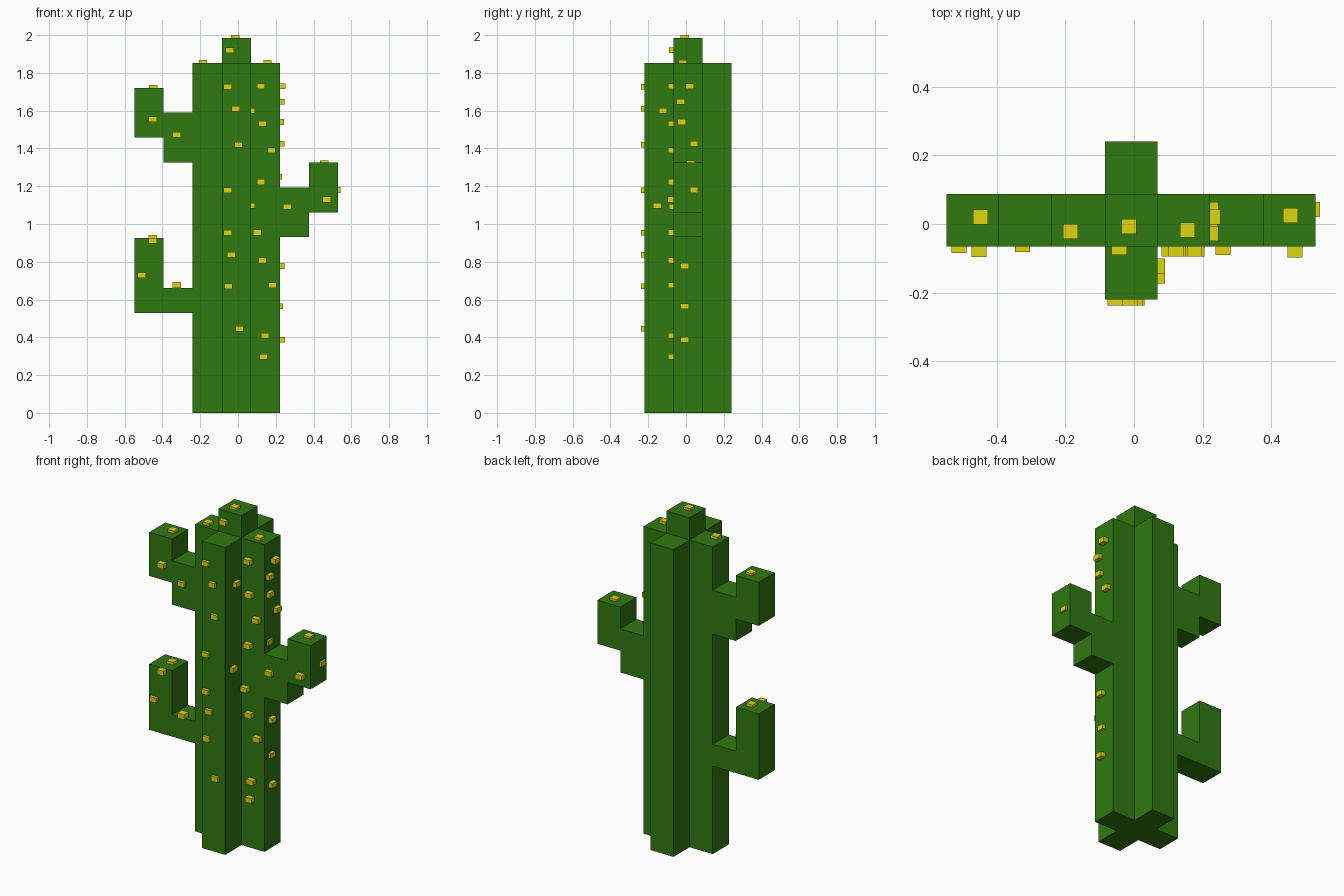
import bpy, bmesh

if "Cube" in bpy.data.objects:
    bpy.data.objects.remove(bpy.data.objects["Cube"])


def material(name, color):
    m = bpy.data.materials.new(name)
    m.diffuse_color = color
    m.use_nodes = True
    m.node_tree.nodes["Principled BSDF"].inputs["Base Color"].default_value = m.diffuse_color
    return m


GREEN = material("cactus_green", (0.03, 0.19, 0.005, 1))
YELLOW = material("spine_yellow", (0.72, 0.66, 0.005, 1))

# Shared grid lines of the body
X0, X1, X2, X3 = -0.24, -0.085, 0.069, 0.222
Y0, Y1, Y2, Y3 = -0.22, -0.065, 0.088, 0.24
TOP = 1.852


def prism(name, points, vector, mat):
    """Extrude a closed outline of 3D points along a vector."""
    bm = bmesh.new()
    face = bm.faces.new([bm.verts.new(p) for p in points])
    ext = bmesh.ops.extrude_face_region(bm, geom=[face], use_keep_orig=True)
    moved = [g for g in ext["geom"] if isinstance(g, bmesh.types.BMVert)]
    bmesh.ops.translate(bm, verts=moved, vec=vector)
    bmesh.ops.recalc_face_normals(bm, faces=bm.faces)
    mesh = bpy.data.meshes.new(name)
    bm.to_mesh(mesh)
    bm.free()
    mesh.materials.append(mat)
    ob = bpy.data.objects.new(name, mesh)
    bpy.context.collection.objects.link(ob)
    return ob


def box(name, x0, x1, y0, y1, z0, z1, mat):
    outline = [(x0, y0, z0), (x1, y0, z0), (x1, y1, z0), (x0, y1, z0)]
    return prism(name, outline, (0, 0, z1 - z0), mat)


# Trunk with a plus-shaped section, and its raised crown
plus = [(X1, Y0), (X2, Y0), (X2, Y1), (X3, Y1), (X3, Y2), (X2, Y2),
        (X2, Y3), (X1, Y3), (X1, Y2), (X0, Y2), (X0, Y1), (X1, Y1)]
prism("trunk", [(x, y, 0) for x, y in plus], (0, 0, TOP), GREEN)
box("crown", X1, X2, Y1, Y2, TOP, 1.986, GREEN)


# Stepped arms: root block beside the trunk, tip block further out
def arm(name, xr, xm, xt, root, tip):
    (r0, r1), (t0, t1) = root, tip
    outline = [(xr, r0), (xm, r0), (xm, t0), (xt, t0), (xt, t1), (xm, t1), (xm, r1), (xr, r1)]
    if r0 == t0:
        del outline[1:3]
    prism(name, [(x, Y1, z) for x, z in outline], (0, Y2 - Y1, 0), GREEN)


arm("upper_left_arm", X0, -0.394, -0.547, (1.326, 1.59), (1.458, 1.721))
arm("lower_left_arm", X0, -0.394, -0.547, (0.53, 0.662), (0.53, 0.927))
arm("right_arm", X3, 0.376, 0.53, (0.93, 1.193), (1.062, 1.325))

# Spines: small blocks half sunk into the surface
W, H = 0.022, 0.015


def front_spines(label, face_y, items):
    for i, (x, z, out) in enumerate(items):
        box(f"{label}_{i}", x - W, x + W, face_y - out, face_y - out + 2 * W, z - H, z + H, YELLOW)


def side_spines(label, face_x, items):
    for i, (y, z, out) in enumerate(items):
        box(f"{label}_{i}", face_x + out - 2 * W, face_x + out, y - W, y + W, z - H, z + H, YELLOW)


def top_spines(label, items):
    for i, (x, y, top) in enumerate(items):
        box(f"{label}_{i}", x - W, x + W, y - W, y + W, top - 2 * H, top, YELLOW)


front_spines("front_rib_spine", Y0, [(x, z, 0.017) for x, z in (
    (-0.055, 1.727), (-0.012, 1.61), (0.003, 1.42), (-0.055, 1.178),
    (-0.055, 0.954), (-0.035, 0.838), (-0.05, 0.671), (0.008, 0.445))])
front_spines("trunk_front_spine", Y1, [(x, z, 0.03) for x, z in (
    (0.122, 1.73), (0.13, 1.53), (0.177, 1.39), (0.122, 1.222), (0.102, 0.955),
    (0.13, 0.807), (0.183, 0.675), (0.143, 0.408), (0.135, 0.298))])
front_spines("arm_front_spine", Y1, [
    (-0.043, 1.92, 0.025), (-0.452, 1.555, 0.031), (-0.325, 1.472, 0.017),
    (-0.51, 0.728, 0.02), (-0.452, 0.911, 0.031), (0.26, 1.092, 0.025), (0.47, 1.13, 0.032)])
side_spines("trunk_side_spine", X3, [
    (0.02, 1.73, 0.03), (-0.028, 1.648, 0.024), (-0.022, 1.54, 0.021), (0.042, 1.425, 0.025),
    (-0.02, 1.25, 0.011), (-0.006, 0.778, 0.025), (-0.006, 0.565, 0.016), (-0.006, 0.388, 0.026)])
side_spines("rib_side_spine", X2, [(-0.122, 1.60, 0.021), (-0.152, 1.097, 0.021)])
side_spines("arm_side_spine", 0.53, [(0.042, 1.18, 0.012)])
top_spines("top_spine", [
    (-0.015, -0.007, 2.0), (-0.185, -0.022, 1.868), (0.156, -0.018, 1.868),
    (-0.448, 0.02, 1.735), (-0.452, 0.02, 0.943), (-0.325, -0.06, 0.692), (0.456, 0.025, 1.337)])
